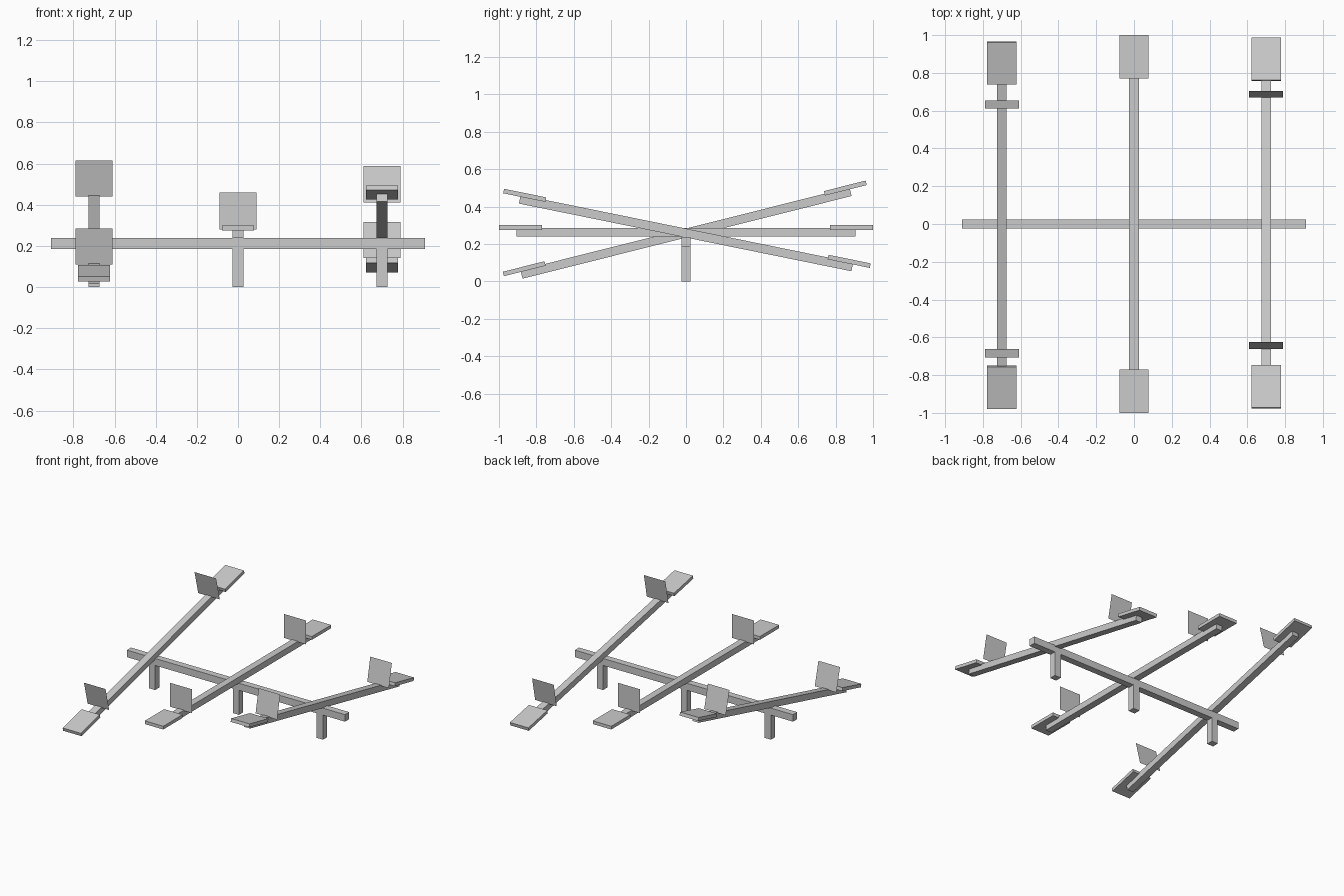
import bpy
from math import radians
from mathutils import Matrix

if "Cube" in bpy.data.objects:
    bpy.data.objects.remove(bpy.data.objects["Cube"])


def add_mesh(name, verts, faces, mat=Matrix()):
    mesh = bpy.data.meshes.new(name)
    mesh.from_pydata(verts, [], faces)
    mesh.transform(mat)
    mesh.update()
    obj = bpy.data.objects.new(name, mesh)
    bpy.context.collection.objects.link(obj)
    return obj


def box(name, x, y, z, mat=Matrix()):
    verts = [(a, b, c) for a in x for b in y for c in z]
    faces = [(0, 1, 3, 2), (4, 6, 7, 5), (0, 4, 5, 1),
             (2, 3, 7, 6), (0, 2, 6, 4), (1, 5, 7, 3)]
    return add_mesh(name, verts, faces, mat)


W = 0.026  # half width of the square timbers

# Long cross bar carrying all three boards
box("cross_bar", (-0.91, 0.91), (-0.025, 0.025), (0.185, 0.238))

# Each seesaw: x position, tilt angle, pivot height
for side, px, tilt, pz in (("left", -0.70, 14.1, 0.258),
                           ("middle", 0.0, 0.0, 0.262),
                           ("right", 0.70, -11.5, 0.258)):
    # Support post
    box(side + "_post", (px - W, px + W), (-0.025, 0.025), (0, 0.185))

    # Tilting board
    mat = Matrix.Translation((px, 0, pz)) @ Matrix.Rotation(radians(tilt), 4, 'X')
    box(side + "_board", (-W, W), (-0.907, 0.907), (-0.0235, 0.0235), mat)

    # Seat and thin upright panel at both ends
    for end, s in (("front", -1), ("back", 1)):
        y = sorted((s * 0.77, s * 1.0))
        box(f"{side}_{end}_seat", (-0.077, 0.077), y, (0.0135, 0.038), mat)
        p = s * 0.679
        panel = [(-0.09, p, 0.018), (0.09, p, 0.018), (0.09, p, 0.198), (-0.09, p, 0.198)]
        add_mesh(f"{side}_{end}_panel", panel, [(0, 1, 2, 3)], mat)
